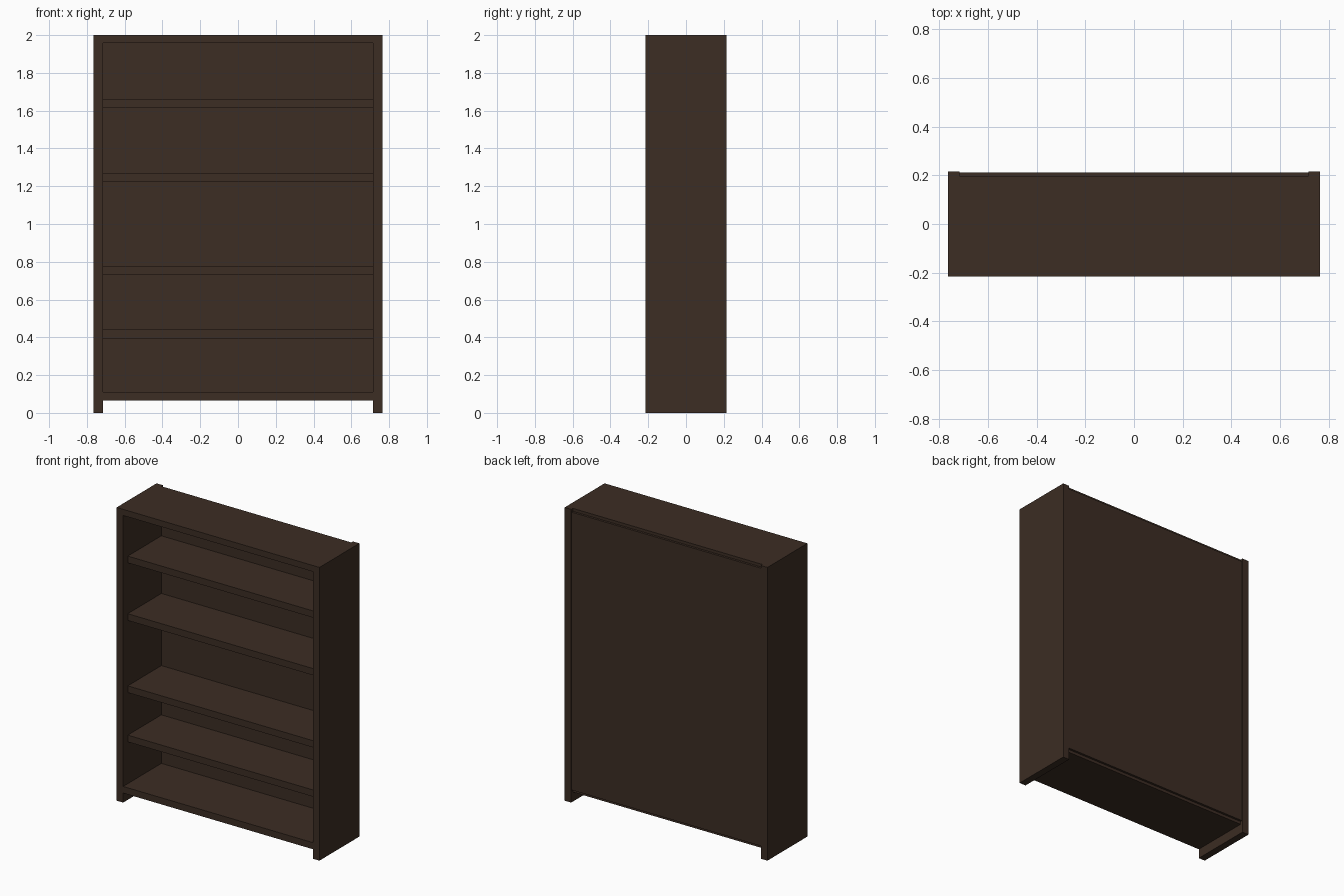
import bpy, bmesh

if "Cube" in bpy.data.objects:
    bpy.data.objects.remove(bpy.data.objects["Cube"])

wood = bpy.data.materials.new("dark brown wood")
wood.diffuse_color = (0.045, 0.026, 0.017, 1)
wood.use_nodes = True
wood.node_tree.nodes["Principled BSDF"].inputs["Base Color"].default_value = wood.diffuse_color

OUT, INN = 0.765, 0.716            # outer and inner half widths
FRONT, BACK, REBATE = -0.215, 0.215, 0.197


def board(name, x, y, z):
    """Box given by (min, max) ranges on each axis."""
    bm = bmesh.new()
    bmesh.ops.create_cube(bm, size=1)
    for v in bm.verts:
        v.co = [r[1] if c > 0 else r[0] for c, r in zip(v.co, (x, y, z))]
    me = bpy.data.meshes.new(name)
    bm.to_mesh(me)
    bm.free()
    me.materials.append(wood)
    ob = bpy.data.objects.new(name, me)
    bpy.context.collection.objects.link(ob)
    return ob


# side panels, running down to the floor
board("left_side", (-OUT, -INN), (FRONT, BACK), (0, 2))
board("right_side", (INN, OUT), (FRONT, BACK), (0, 2))

# top and bottom boards, flush with the front
board("top_board", (-INN, INN), (FRONT, REBATE), (1.958, 2))
board("bottom_board", (-INN, INN), (FRONT, REBATE), (0.065, 0.11))

# thin back panel, slightly inset between the sides
board("back_panel", (-INN, INN), (REBATE, 0.212), (0.085, 1.98))

# shelves, set back from the front
for i, z in enumerate((0.395, 0.731, 1.223, 1.616)):
    board(f"shelf_{i + 1}", (-INN, INN), (-0.165, REBATE), (z, z + 0.046))
